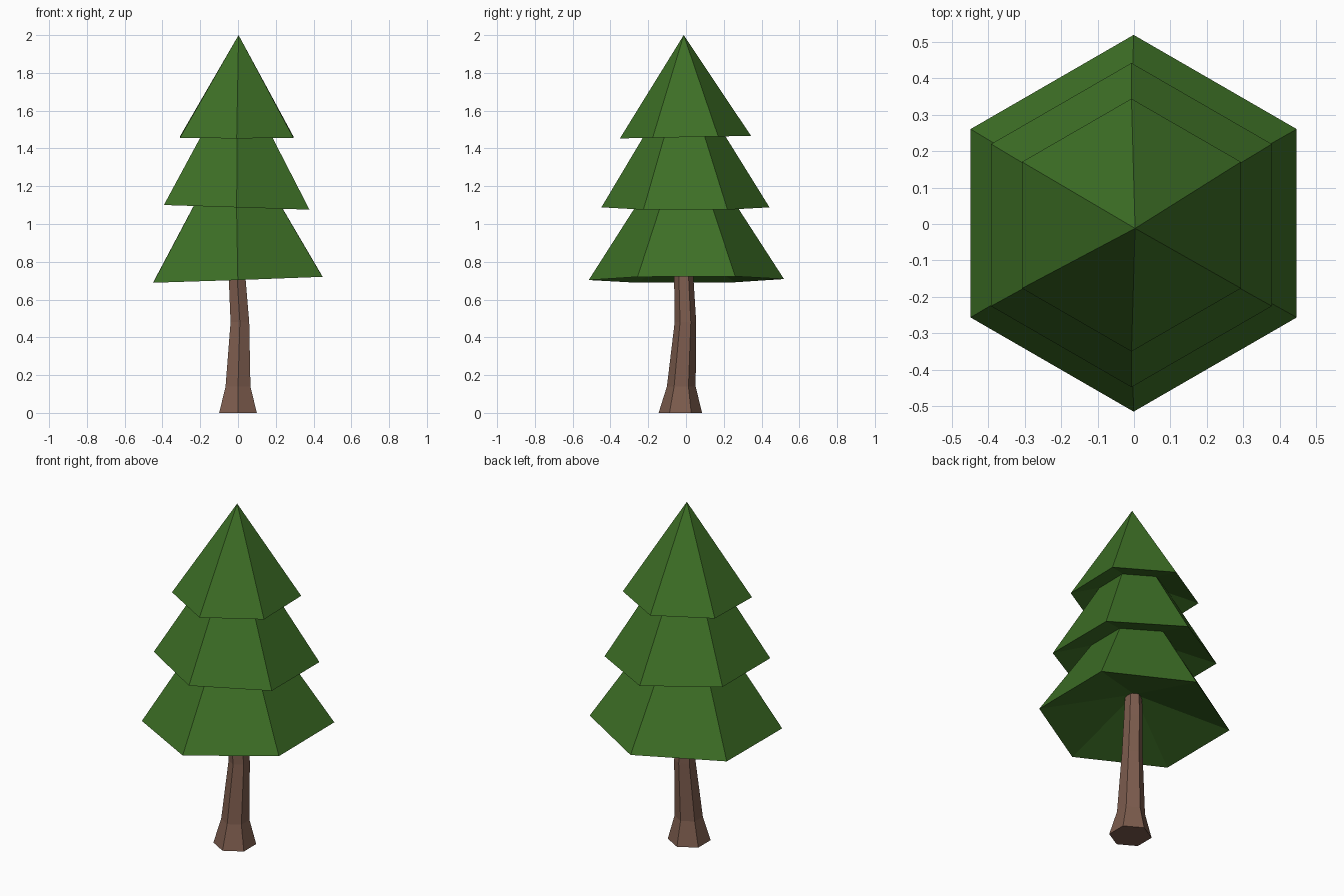
import bpy, bmesh
from math import sin, cos, pi

cube = bpy.data.objects.get("Cube")
if cube:
    bpy.data.objects.remove(cube, do_unlink=True)

SIDES = 6


def make_material(name, rgb):
    mat = bpy.data.materials.new(name)
    mat.use_nodes = True
    mat.diffuse_color = (*rgb, 1)
    mat.node_tree.nodes["Principled BSDF"].inputs["Base Color"].default_value = (*rgb, 1)
    return mat


def ring(bm, cx, cy, radius, height):
    """Hexagon with corners on the y axis; height is a function of x and y."""
    verts = []
    for i in range(SIDES):
        a = pi / 2 + 2 * pi * i / SIDES
        x, y = cx + radius * cos(a), cy + radius * sin(a)
        verts.append(bm.verts.new((x, y, height(x, y))))
    return verts


def finish(bm, name, mat):
    bmesh.ops.recalc_face_normals(bm, faces=bm.faces)
    mesh = bpy.data.meshes.new(name)
    bm.to_mesh(mesh)
    bm.free()
    mesh.materials.append(mat)
    obj = bpy.data.objects.new(name, mesh)
    bpy.context.collection.objects.link(obj)
    return obj


def foliage_tier(name, centre, radius, z, tilt, apex, mat):
    """Slightly tilted six-sided cone with a hollowed underside."""
    bm = bmesh.new()
    rim = ring(bm, *centre, radius, lambda x, y: z + tilt[0] * x + tilt[1] * y)
    tip = bm.verts.new(apex)
    hollow = bm.verts.new((*centre, z + 0.3 * radius))
    for i in range(SIDES):
        a, b = rim[i], rim[(i + 1) % SIDES]
        bm.faces.new((a, b, tip))
        bm.faces.new((b, a, hollow))
    return finish(bm, name, mat)


def make_trunk(sections, mat):
    """Bent, tapering trunk skinned through hexagonal sections."""
    bm = bmesh.new()
    rings = [ring(bm, cx, cy, r, lambda x, y, z=z: z) for cx, cy, r, z in sections]
    for low, high in zip(rings, rings[1:]):
        for i in range(SIDES):
            j = (i + 1) % SIDES
            bm.faces.new((low[i], low[j], high[j], high[i]))
    bm.faces.new(rings[0])
    bm.faces.new(rings[-1])
    return finish(bm, "trunk", mat)


green = make_material("pine green", (0.047, 0.160, 0.019))
brown = make_material("bark brown", (0.202, 0.107, 0.075))

# Trunk sections: centre x, centre y, radius, height
make_trunk([(0, -0.03, 0.115, 0), (0, -0.025, 0.076, 0.14),
            (0.01, -0.003, 0.057, 0.48), (-0.005, -0.012, 0.051, 0.72),
            (-0.01, -0.015, 0.045, 0.9)], brown)

# Foliage, bottom to top
foliage_tier("lower_foliage", (-0.001, 0.002), 0.517, 0.706, (0.035, 0.005),
             (-0.015, 0, 1.51), green)
foliage_tier("middle_foliage", (-0.007, -0.003), 0.445, 1.088, (-0.032, 0),
             (-0.004, -0.012, 1.82), green)
foliage_tier("upper_foliage", (-0.007, -0.003), 0.347, 1.46, (0, 0.02),
             (0.003, -0.012, 2), green)
